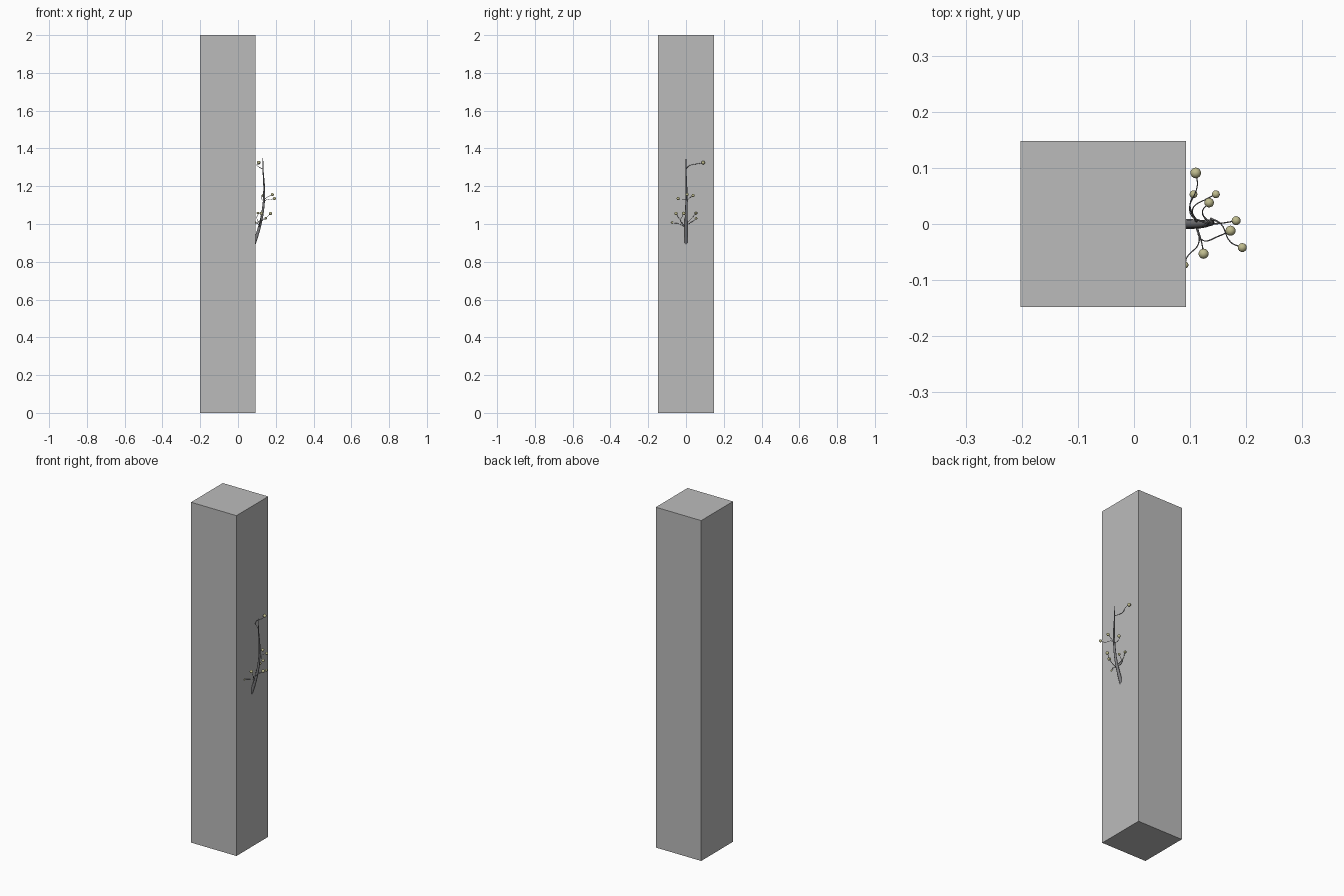
import bpy

if "Cube" in bpy.data.objects:
    bpy.data.objects.remove(bpy.data.objects["Cube"], do_unlink=True)


def material(name, rgb):
    m = bpy.data.materials.new(name)
    m.use_nodes = True
    color = (*rgb, 1)
    m.diffuse_color = color
    m.node_tree.nodes["Principled BSDF"].inputs["Base Color"].default_value = color
    return m


stone = material("stone grey", (0.5, 0.5, 0.5))
bark = material("dark bark", (0.2, 0.2, 0.21))
berry_mat = material("pale olive", (0.52, 0.5, 0.27))


def tube(name, points, radii, sides=2):
    """Tapered smooth tube through the points."""
    cu = bpy.data.curves.new(name, "CURVE")
    cu.dimensions = "3D"
    cu.bevel_depth = 1
    cu.bevel_resolution = sides
    cu.use_fill_caps = True
    cu.resolution_u = 6
    sp = cu.splines.new("BEZIER")
    sp.bezier_points.add(len(points) - 1)
    for bp, co, r in zip(sp.bezier_points, points, radii):
        bp.co = co
        bp.radius = r
        bp.handle_left_type = bp.handle_right_type = "AUTO"
    cu.materials.append(bark)
    ob = bpy.data.objects.new(name, cu)
    bpy.context.collection.objects.link(ob)
    return ob


# Square pillar
bpy.ops.mesh.primitive_cube_add(size=1, location=(-0.0545, 0, 1))
pillar = bpy.context.object
pillar.name = "pillar"
pillar.scale = (0.295, 0.295, 2)
pillar.data.materials.append(stone)

# Main stem growing out of the pillar side
tube("main_stem",
     [(0.08, 0, 0.88), (0.097, 0, 0.93), (0.12, 0, 1.01), (0.135, 0.002, 1.1),
      (0.138, 0.002, 1.2), (0.133, 0, 1.28), (0.132, 0, 1.35)],
     [0.009, 0.009, 0.0075, 0.006, 0.0045, 0.003, 0.0012], 3)

# Twigs: bend points from the stem, then berry centre and radius
sprigs = {
    "top": ([(0.132, 0, 1.29), (0.10, 0.02, 1.31), (0.113, 0.07, 1.32)],
            (0.11, 0.091, 1.325), 0.0095),
    "back_inner": ([(0.115, 0, 1.0), (0.10, 0.03, 1.03)],
                   (0.106, 0.053, 1.058), 0.007),
    "back_outer": ([(0.112, 0, 0.99), (0.105, 0.028, 1.01), (0.13, 0.045, 1.02)],
                   (0.146, 0.053, 1.03), 0.007),
    "upper_back": ([(0.136, 0, 1.12), (0.122, 0.022, 1.14)],
                   (0.134, 0.038, 1.151), 0.0085),
    "upper_outer": ([(0.136, 0, 1.13), (0.16, 0.002, 1.145)],
                    (0.182, 0.006, 1.156), 0.008),
    "upper_front": ([(0.136, 0.01, 1.12), (0.155, 0, 1.13), (0.172, -0.032, 1.13)],
                    (0.193, -0.042, 1.135), 0.008),
    "lower_outer": ([(0.11, 0, 0.98), (0.125, -0.03, 1.02), (0.15, -0.022, 1.035)],
                    (0.172, -0.012, 1.056), 0.009),
    "lower_front": ([(0.11, 0, 0.98), (0.12, -0.031, 1.02)],
                    (0.124, -0.053, 1.056), 0.009),
    "lowest": ([(0.11, 0, 0.98), (0.115, -0.035, 1.0), (0.094, -0.06, 1.005)],
               (0.091, -0.073, 1.008), 0.006),
}
for name, (path, centre, radius) in sprigs.items():
    points = path + [centre]
    tube(name + "_twig", points, [0.0018] + [0.0011] * (len(points) - 1), 1)
    bpy.ops.mesh.primitive_uv_sphere_add(segments=16, ring_count=10,
                                         radius=radius, location=centre)
    berry = bpy.context.object
    berry.name = name + "_berry"
    berry.data.materials.append(berry_mat)
    bpy.ops.object.shade_smooth()
